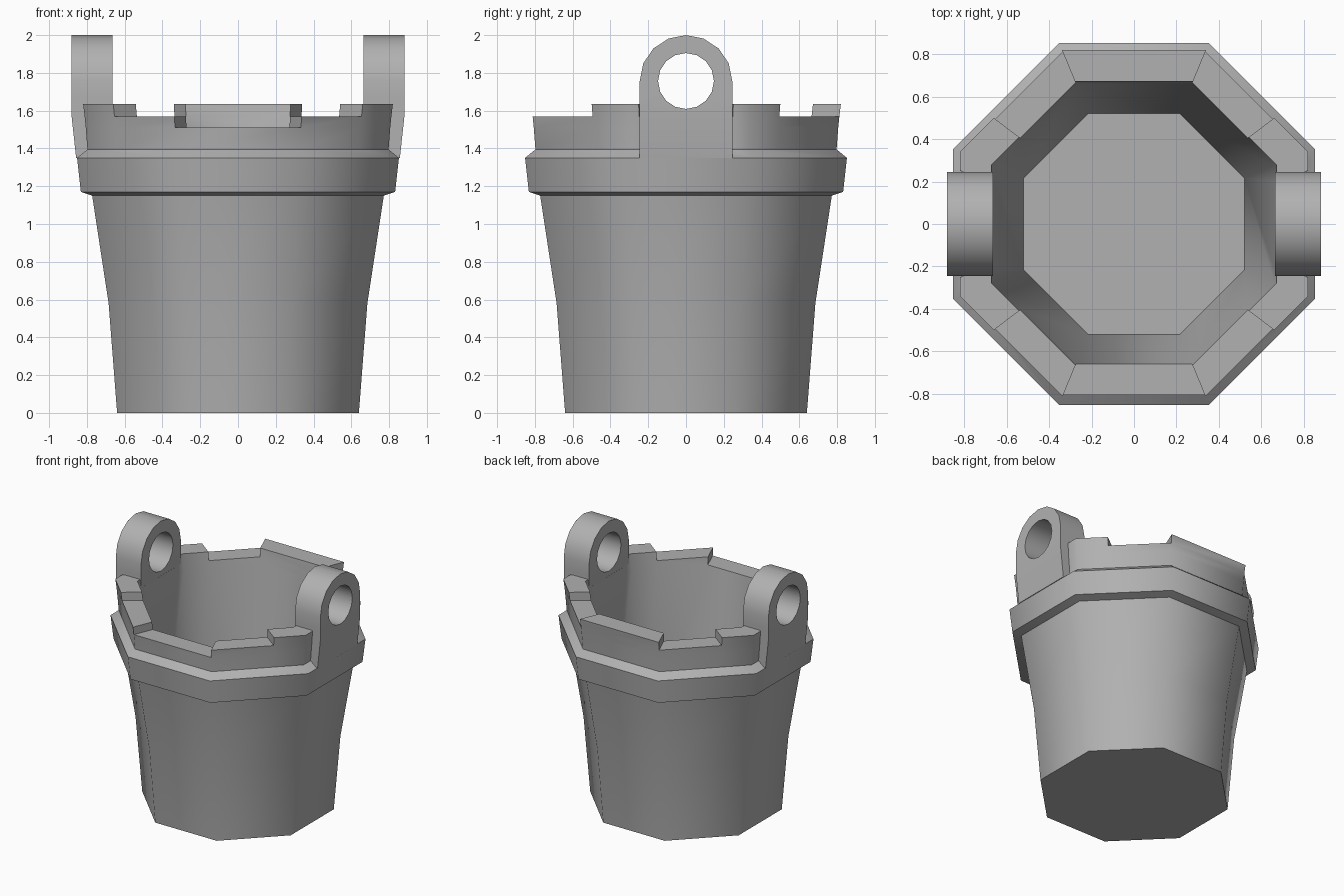
import bpy, bmesh
from math import cos, sin, pi, radians

if "Cube" in bpy.data.objects:
    bpy.data.objects.remove(bpy.data.objects["Cube"])

grey = bpy.data.materials.new("dark_grey")
grey.diffuse_color = (0.44, 0.44, 0.44, 1)
grey.use_nodes = True
grey.node_tree.nodes["Principled BSDF"].inputs["Base Color"].default_value = grey.diffuse_color


def finish(name, bm):
    bmesh.ops.remove_doubles(bm, verts=bm.verts, dist=1e-5)
    bmesh.ops.recalc_face_normals(bm, faces=bm.faces)
    me = bpy.data.meshes.new(name)
    bm.to_mesh(me)
    bm.free()
    me.materials.append(grey)
    ob = bpy.data.objects.new(name, me)
    bpy.context.collection.objects.link(ob)
    bpy.ops.object.select_all(action='DESELECT')
    ob.select_set(True)
    bpy.context.view_layer.objects.active = ob
    bpy.ops.object.shade_smooth_by_angle(angle=radians(47))
    return ob


def face(bm, pts):
    bm.faces.new([bm.verts.new(p) for p in pts])


def octo(apothem, deg, z):
    """Point on an octagon with flats on the axes, in direction deg."""
    off = (deg + 22.5) % 45 - 22.5
    r = apothem / cos(radians(off))
    return (r * cos(radians(deg)), r * sin(radians(deg)), z)


# Bucket: octagonal shell with a stepped rim
LOW, MID, HIGH = 1.51, 1.57, 1.635
body = [(0.64, 0), (0.685, 0.58), (0.772, 1.15), (0.832, 1.17), (0.852, 1.35), (0.797, 1.395)]
outer = [(0.797, 1.395), (0.806, LOW), (0.812, MID), (0.82, HIGH)]
inner = [(0.659, LOW), (0.665, MID), (0.672, HIGH)]
FLOOR = (0.52, 0.10)
angles = [-22.5, -17, 17, 22.5, 37.1, 67.5, 112.5, 142.9, 157.5, 163,
          197, 202.5, 217.1, 247.5, 292.5, 322.9]
# rim height of the segment that starts at each angle
tops = [HIGH, MID, HIGH, HIGH, MID, HIGH, MID, HIGH, HIGH, MID,
        HIGH, HIGH, MID, LOW, MID, HIGH]
n = len(angles)
bm = bmesh.new()


def side_face(a, lower, upper, split):
    """One flat side; with split, its top edge gets the rim's extra points."""
    b = a + 45
    extra = [g for g in angles if a < g < b] if split else []
    face(bm, [octo(lower[0], a, lower[1]), octo(lower[0], b, lower[1])] +
         [octo(upper[0], g, upper[1]) for g in [b] + extra[::-1] + [a]])


for k in range(8):
    a = -22.5 + 45 * k
    for lower, upper in zip(body, body[1:]):
        side_face(a, lower, upper, upper == body[-1])
    side_face(a, FLOOR, inner[0], True)
# underside and floor
for r, z in (body[0], FLOOR):
    face(bm, [octo(r, -22.5 + 45 * k, z) for k in range(8)])

for i in range(n):
    a, b = angles[i], angles[(i + 1) % n]
    top, nxt = tops[i], tops[(i + 1) % n]
    for prof in (outer, inner):
        for (r0, z0), (r1, z1) in zip(prof, prof[1:]):
            if z1 <= top:
                face(bm, [octo(r0, a, z0), octo(r0, b, z0), octo(r1, b, z1), octo(r1, a, z1)])
    # rim top
    ro = next(r for r, z in outer if z == top)
    ri = next(r for r, z in inner if z == top)
    face(bm, [octo(ro, a, top), octo(ro, b, top), octo(ri, b, top), octo(ri, a, top)])
    # step walls between segments of different height
    for (r0, z0), (r1, z1), (q0, _), (q1, _) in zip(outer[1:], outer[2:], inner, inner[1:]):
        if min(top, nxt) <= z0 and z1 <= max(top, nxt):
            face(bm, [octo(r0, b, z0), octo(r1, b, z1), octo(q1, b, z1), octo(q0, b, z0)])
finish("bucket", bm)

# Handle lugs: arched plates with a round hole, mirrored to both sides
CZ, W, BEND, FOOT = 1.757, 0.245, 1.58, 1.35
hole = [(0.148 * cos(i * pi / 8), CZ + 0.148 * sin(i * pi / 8)) for i in range(16)]
rim = [(W * cos(i * pi / 8), CZ + 0.243 * sin(i * pi / 8)) for i in range(9)]
base = [(y, BEND) for y in (-W, -0.12, 0, 0.12, W)]
rim += [(-W, 1.67)] + base + [(W, 1.67)]
foot = [(y, FOOT) for y, _ in base]


def lug_pt(p, out):
    low = p[1] == FOOT
    x = (0.857 if low else 0.882) if out else (0.70 if low else 0.664)
    return (x, p[0], p[1])


bm = bmesh.new()
for out in (True, False):
    for i in range(16):
        j = (i + 1) % 16
        face(bm, [lug_pt(p, out) for p in (hole[i], rim[i], rim[j], hole[j])])
    for i in range(4):
        face(bm, [lug_pt(p, out) for p in (base[i], foot[i], foot[i + 1], base[i + 1])])
outline = rim[:11] + foot + rim[14:]
for loop in (hole, outline):
    for p, q in zip(loop, loop[1:] + loop[:1]):
        face(bm, [lug_pt(p, True), lug_pt(q, True), lug_pt(q, False), lug_pt(p, False)])
lug = finish("handle_lugs", bm)
mod = lug.modifiers.new("mirror", 'MIRROR')
mod.use_axis = (True, False, False)
